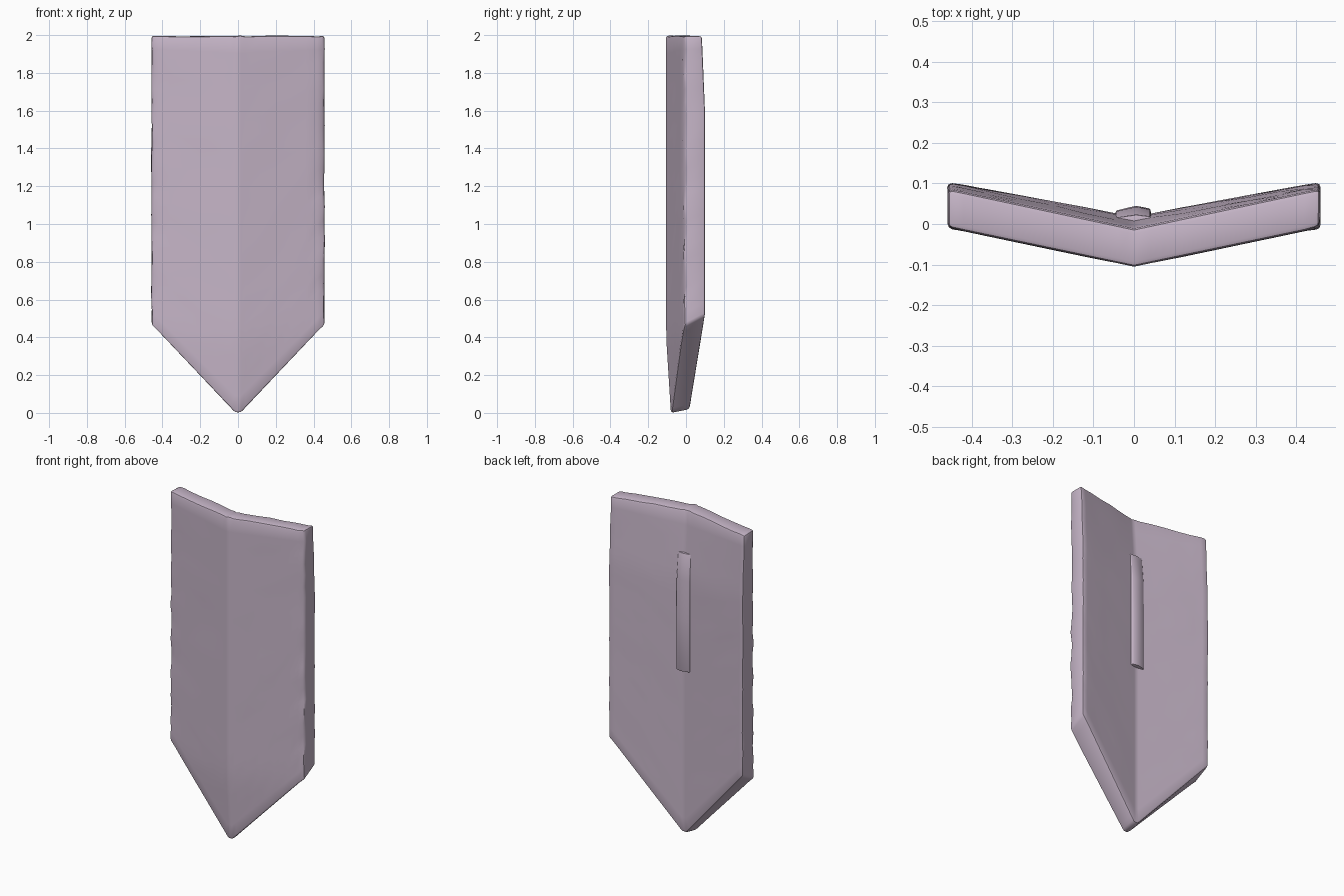
import bpy, bmesh, math, random

random.seed(4)
if "Cube" in bpy.data.objects:
    bpy.data.objects.remove(bpy.data.objects["Cube"])

# One dull mauve metal colour
mat = bpy.data.materials.new("pale_mauve")
mat.use_nodes = True
colour = (0.56, 0.46, 0.57, 1)
mat.diffuse_color = colour
mat.node_tree.nodes["Principled BSDF"].inputs["Base Color"].default_value = colour

HALF, TOP = 0.455, 1.995
ROWS = 22


def finish(name, bm, bevel):
    bmesh.ops.recalc_face_normals(bm, faces=bm.faces)
    mesh = bpy.data.meshes.new(name)
    bm.to_mesh(mesh)
    bm.free()
    mesh.materials.append(mat)
    obj = bpy.data.objects.new(name, mesh)
    bpy.context.collection.objects.link(obj)
    bpy.ops.object.select_all(action='DESELECT')
    obj.select_set(True)
    bpy.context.view_layer.objects.active = obj
    mod = obj.modifiers.new("worn_edges", 'BEVEL')
    mod.width, mod.segments = bevel, 2
    mod.limit_method, mod.angle_limit = 'ANGLE', math.radians(40)
    bpy.ops.object.modifier_apply(modifier=mod.name)
    bpy.ops.object.shade_smooth_by_angle(angle=math.radians(35))
    return obj


def wear(amount):
    return random.uniform(-amount, amount)


# Folded slab with straight sides and a pointed foot
half_cols = [0.015, 0.04, 0.12, 0.2, 0.28, 0.36, 0.42, HALF]
cols = [-x for x in reversed(half_cols)] + [0] + half_cols
bm = bmesh.new()
sheets = []
for back in (False, True):
    sheet = []
    for x in cols:
        a = abs(x)
        foot = max(0, a - 0.015) * 1.05 + (0.02 + 0.08 * a if back else 0)
        column = []
        for r in range(ROWS + 1):
            t = r / ROWS
            z = foot + (TOP - foot) * t
            y = (0.018 + 0.185 * a) if back else (-0.105 + 0.21 * a)
            if back:
                y -= 0.03 * max(0, (z - 1.6) / 0.4) * (1 - a)   # thinner top
            elif z < 0.4:
                y += 0.025 * (1 - z / 0.4)                      # foot curls back
            px = x
            if a == HALF:
                px += math.copysign(wear(0.005), x)             # ragged sides
                y += 0 if back else 0.004 + wear(0.008)
            elif 0 < r < ROWS and a > 0.05:
                y += wear(0.0012)
            if r == ROWS:
                z += wear(0.003)
            column.append(bm.verts.new((px, y, z)))
        sheet.append(column)
    sheets.append(sheet)

# Front and back skins
for sheet in sheets:
    for c in range(len(cols) - 1):
        for r in range(ROWS):
            bm.faces.new((sheet[c][r], sheet[c + 1][r],
                          sheet[c + 1][r + 1], sheet[c][r + 1]))

# Rim closing the two skins
front, rear = sheets
for r in (0, ROWS):
    for c in range(len(cols) - 1):
        bm.faces.new((front[c][r], front[c + 1][r], rear[c + 1][r], rear[c][r]))
for c in (0, -1):
    for r in range(ROWS):
        bm.faces.new((front[c][r], front[c][r + 1], rear[c][r + 1], rear[c][r]))
finish("shield_body", bm, 0.012)

# Grip bar lying in the fold at the back, fading out at its upper end
bm = bmesh.new()
profile = [(-0.048, -0.01), (-0.045, 0.033), (0.005, 0.045),
           (0.04, 0.038), (0.048, -0.01)]
rings = []
for z, rise in ((1.02, 1.0), (1.35, 1.0), (1.58, 0.95), (1.74, 0.6)):
    rings.append([bm.verts.new((x, -0.01 + (y + 0.01) * rise, z)) for x, y in profile])
for low, high in zip(rings, rings[1:]):
    for i in range(len(profile)):
        j = (i + 1) % len(profile)
        bm.faces.new((low[i], low[j], high[j], high[i]))
bm.faces.new(rings[0])
bm.faces.new(rings[-1])
finish("back_grip", bm, 0.004)
